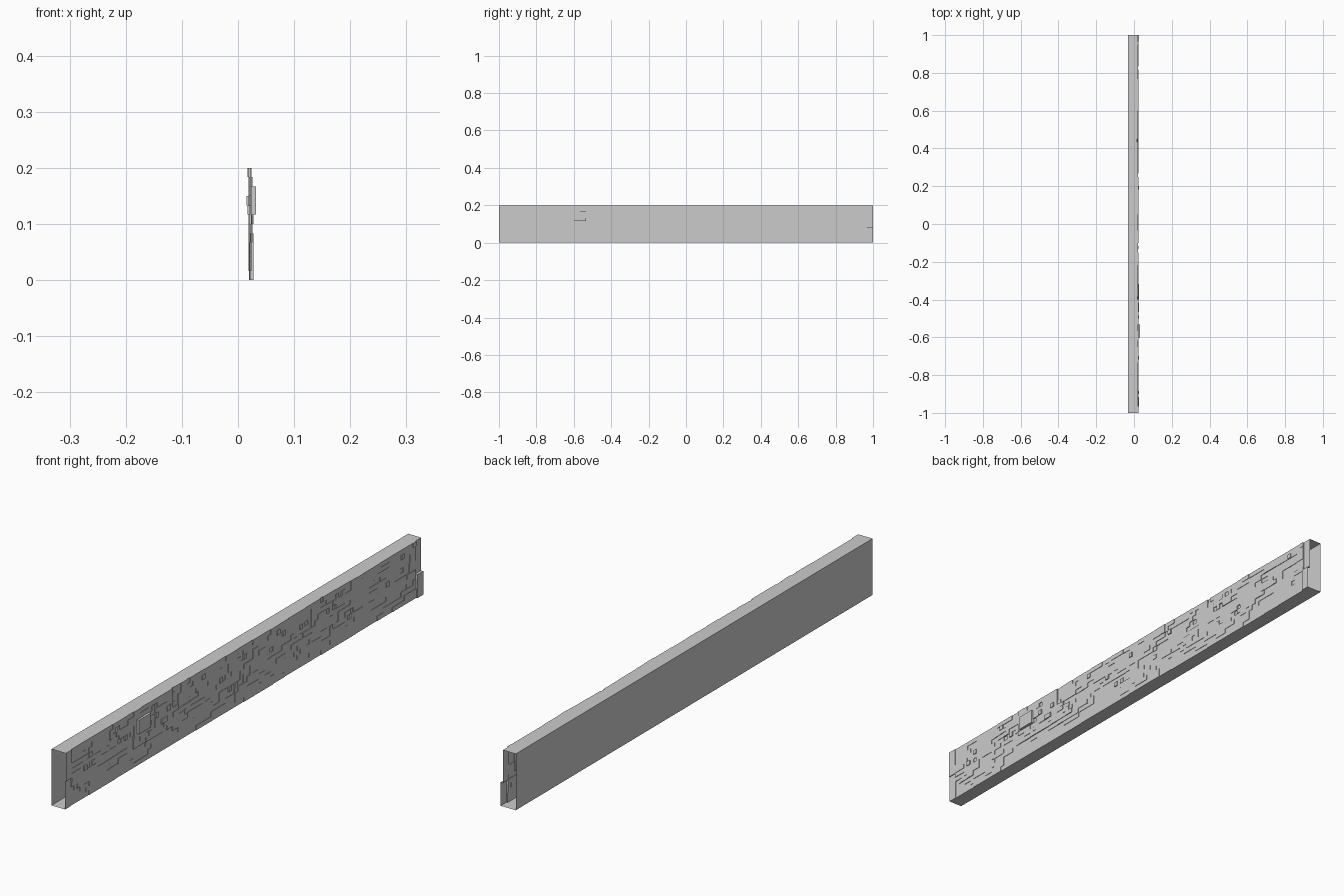
import bpy, bmesh, random
from mathutils import Vector, noise

if "Cube" in bpy.data.objects:
    bpy.data.objects.remove(bpy.data.objects["Cube"])

random.seed(7)
NY, NZ = 120, 12            # relief cells along the length and height
CY, CZ = 2.0 / NY, 0.2 / NZ
BACK = -0.032
STEP = 0.0015


def relief(j, k):
    """Stepped depth of one block of the rough face."""
    y, z = -1 + (j + 0.5) * CY, (k + 0.5) * CZ
    x = 0.0215 + 0.005 * noise.noise(Vector((y * 4, z * 12, 3.1)))
    if z > 0.05 and not -0.5 < y < -0.4:
        x += 0.0025 * noise.noise(Vector((y * 14, z * 35, 8.7)))
    # diagonal ledge
    if -0.62 < y < -0.4 + max(0, 0.165 - z) and z > 0.066:
        x += 0.002
    # boss
    if -0.6 < y < -0.53 and 0.116 < z < 0.167:
        x = 0.032
    # stepped far end
    if y > 0.967:
        x = 0.028 if z < 0.083 else 0.018
    # near end
    if y < -0.96:
        x = 0.0245 if z > 0.1 else 0.0215
    # loose single blocks
    if random.random() < 0.03 and z > 0.06 and abs(y) < 0.9:
        x += random.choice((-0.003, 0.003))
    x = 0.0155 + round((x - 0.0155) / STEP) * STEP
    return min(max(x, 0.0155), 0.032)


def make_object(name, bm):
    bmesh.ops.remove_doubles(bm, verts=bm.verts, dist=1e-5)
    me = bpy.data.meshes.new(name)
    bm.to_mesh(me)
    bm.free()
    ob = bpy.data.objects.new(name, me)
    bpy.context.collection.objects.link(ob)
    return ob


def quad(bm, *pts):
    bm.faces.new([bm.verts.new(p) for p in pts])


h = [[relief(j, k) for k in range(NZ)] for j in range(NY)]

# Rough stepped face: block fronts and the risers between them
bm = bmesh.new()
for j in range(NY):
    for k in range(NZ):
        x = h[j][k]
        y0, y1 = -1 + j * CY, -1 + (j + 1) * CY
        z0, z1 = k * CZ, (k + 1) * CZ
        quad(bm, (x, y0, z0), (x, y1, z0), (x, y1, z1), (x, y0, z1))
        if j + 1 < NY and h[j + 1][k] != x:
            n = h[j + 1][k]
            quad(bm, (x, y1, z0), (n, y1, z0), (n, y1, z1), (x, y1, z1))
        if k + 1 < NZ and h[j][k + 1] != x:
            n = h[j][k + 1]
            quad(bm, (x, y0, z1), (x, y1, z1), (n, y1, z1), (n, y0, z1))
make_object("stepped_face", bm)

# Top and bottom sheets follow the outline of the rough face; ends stay open
for name, k, z, up in (("top_sheet", NZ - 1, 0.2, True),
                       ("bottom_sheet", 0, 0.0, False)):
    bm = bmesh.new()
    for j in range(NY):
        y0, y1 = -1 + j * CY, -1 + (j + 1) * CY
        pts = [(BACK, y0, z), (h[j][k], y0, z), (h[j][k], y1, z), (BACK, y1, z)]
        quad(bm, *(pts if up else pts[::-1]))
    make_object(name, bm)

# Flat back sheet
bm = bmesh.new()
quad(bm, (BACK, 1, 0), (BACK, -1, 0), (BACK, -1, 0.2), (BACK, 1, 0.2))
make_object("back_sheet", bm)
